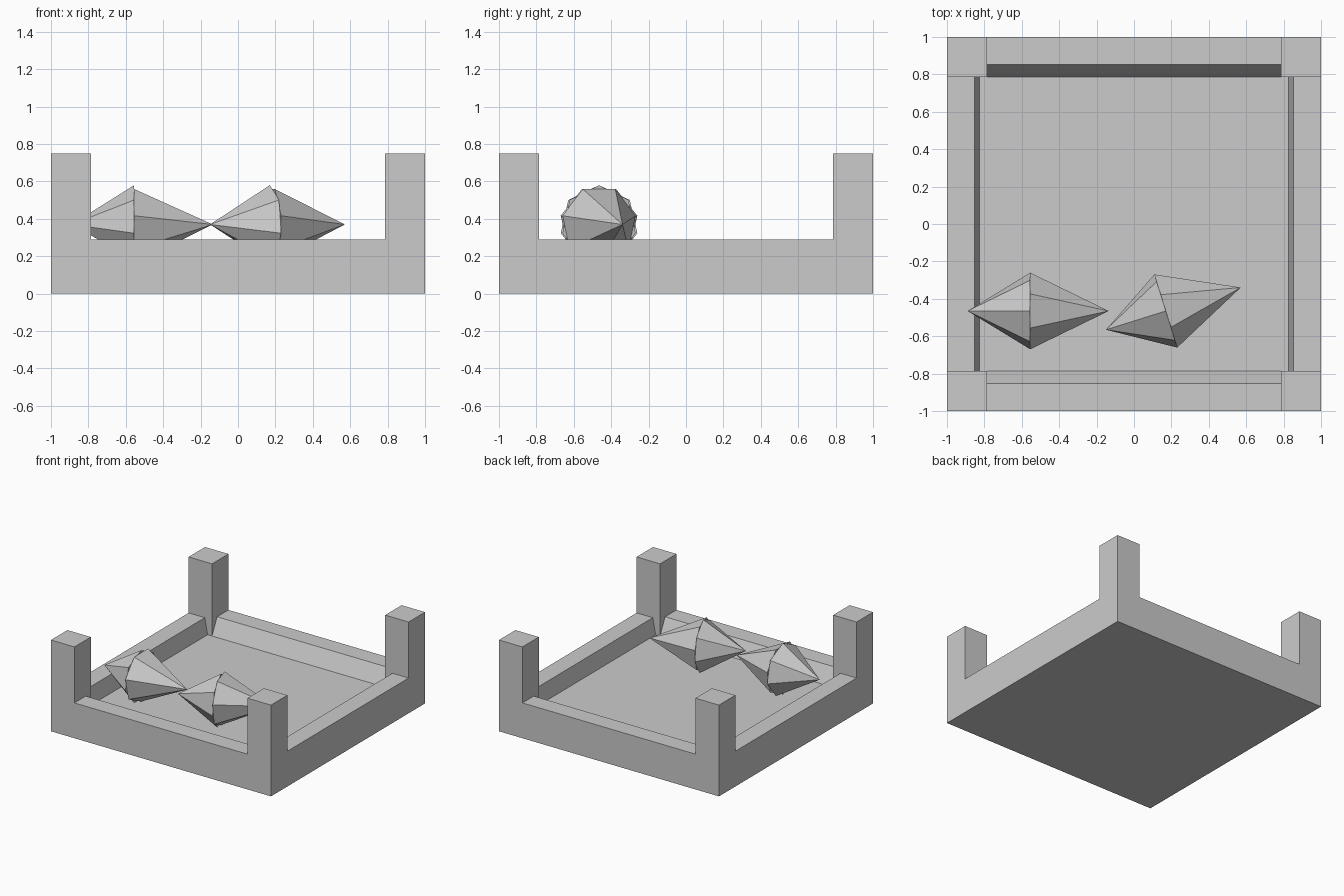
import bpy, bmesh
from math import pi, sin, cos, radians

if "Cube" in bpy.data.objects:
    bpy.data.objects.remove(bpy.data.objects["Cube"])

INNER = 0.787      # inner face of posts
WALL_Z, POST_Z, FLOOR_Z = 0.29, 0.75, 0.157


def make(name, verts, faces):
    bm = bmesh.new()
    vs = [bm.verts.new(v) for v in verts]
    for f in faces:
        bm.faces.new([vs[i] for i in f])
    bmesh.ops.recalc_face_normals(bm, faces=bm.faces)
    me = bpy.data.meshes.new(name)
    bm.to_mesh(me)
    bm.free()
    ob = bpy.data.objects.new(name, me)
    bpy.context.collection.objects.link(ob)
    return ob


def prism(name, profile, start, end):
    """Extrude a (y, z) profile along x."""
    n = len(profile)
    verts = [(x, y, z) for x in (start, end) for y, z in profile]
    faces = [tuple(range(n)), tuple(range(n, 2 * n))]
    faces += [(i, (i + 1) % n, n + (i + 1) % n, n + i) for i in range(n)]
    return make(name, verts, faces)


def box(name, x0, x1, y0, y1, z1):
    return prism(name, [(y0, 0), (y1, 0), (y1, z1), (y0, z1)], x0, x1)


# Floor slab
box("floor", -0.827, 0.827, -INNER, INNER, FLOOR_Z)

# Corner posts
for sx, fx in ((-1, "left"), (1, "right")):
    for sy, fy in ((-1, "front"), (1, "back")):
        xs, ys = sorted((sx, sx * INNER)), sorted((sy, sy * INNER))
        box(f"{fy}_{fx}_post", *xs, *ys, POST_Z)

# Low walls between the posts, inner faces sloping down to the floor
for i, side in enumerate(("front", "right", "back", "left")):
    foot = INNER if i % 2 == 0 else 0.827
    wall = prism(side + "_wall", [(-1, 0), (-foot, 0), (-foot, FLOOR_Z),
                                  (-0.853, WALL_Z), (-1, WALL_Z)], -INNER, INNER)
    wall.rotation_euler.z = i * pi / 2


# Crystals: two seven-sided cones set base to base, half a step out of phase
def cone(name, tip_x, phase, loc, turn, sides=7, r=0.21):
    ring = [(0, r * sin(a), r * cos(a))
            for a in (2 * pi * k / sides + phase for k in range(sides))]
    faces = [(k, (k + 1) % sides, sides) for k in range(sides)]
    ob = make(name, ring + [(tip_x, 0, 0)], faces + [tuple(range(sides))])
    ob.location = loc
    ob.rotation_euler.z = turn


for name, x, turn in (("left_crystal", -0.555, 0), ("right_crystal", 0.17, radians(17.4))):
    cone(name + "_short_end", -0.335, 0, (x, -0.465, 0.37), turn)
    cone(name + "_long_end", 0.42, pi / 7, (x, -0.465, 0.37), turn)
